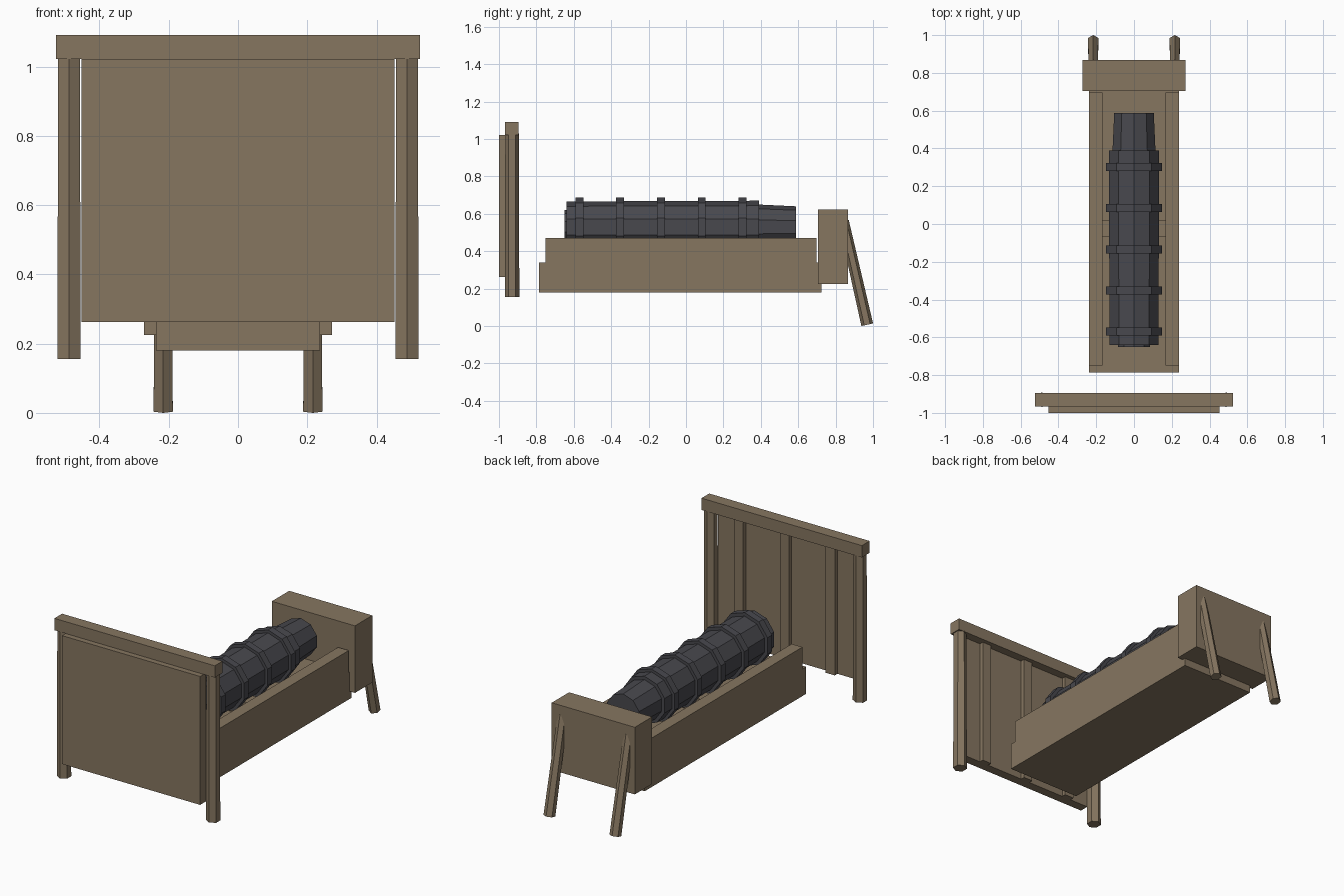
import bpy, math
from mathutils import Vector

cube = bpy.data.objects.get("Cube")
if cube:
    bpy.data.objects.remove(cube, do_unlink=True)


def material(name, rgb):
    m = bpy.data.materials.new(name)
    m.use_nodes = True
    m.diffuse_color = (*rgb, 1)
    m.node_tree.nodes["Principled BSDF"].inputs["Base Color"].default_value = (*rgb, 1)
    return m


WOOD = material("weathered_wood", (0.24, 0.182, 0.118))
IRON = material("dark_iron", (0.065, 0.065, 0.075))


def add(name, verts, faces, mat):
    me = bpy.data.meshes.new(name)
    me.from_pydata(verts, [], faces)
    me.materials.append(mat)
    ob = bpy.data.objects.new(name, me)
    bpy.context.collection.objects.link(ob)
    return ob


def box(name, x, y, z, mat=WOOD):
    """Box from (min, max) ranges."""
    verts = [(a, b, c) for a in x for b in y for c in z]
    faces = [(0, 1, 3, 2), (4, 6, 7, 5), (0, 4, 5, 1),
             (2, 3, 7, 6), (0, 2, 6, 4), (1, 5, 7, 3)]
    return add(name, verts, faces, mat)


def lathe(name, start, end, profile, sides, up, mat):
    """Faceted solid along an axis; profile holds (fraction, radius), one corner faces up."""
    start, end = Vector(start), Vector(end)
    axis = (end - start).normalized()
    v = (Vector(up) - axis * axis.dot(Vector(up))).normalized()
    u = v.cross(axis)
    verts, faces = [], []
    for t, r in profile:
        for i in range(sides):
            a = math.tau * i / sides
            verts.append(start.lerp(end, t) + r * (math.cos(a) * v + math.sin(a) * u))
    for k in range(len(profile) - 1):
        for i in range(sides):
            j = (i + 1) % sides
            p, q = k * sides, (k + 1) * sides
            faces.append((p + i, q + i, q + j, p + j))
    faces.append(tuple(range(sides)))
    faces.append(tuple(reversed(range(len(verts) - sides, len(verts)))))
    return add(name, verts, faces, mat)


SIDES = (("left", 1), ("right", -1))

# Front shield: panel, cap beam, battens and posts
box("shield_panel", (-0.452, 0.452), (-1.0, -0.945), (0.262, 1.022))
box("shield_cap_beam", (-0.525, 0.525), (-0.967, -0.895), (1.022, 1.092))
for i, x in enumerate((-0.3, 0, 0.3)):
    box(f"shield_batten_{i + 1}", (x - 0.03, x + 0.03), (-0.95, -0.92), (0.262, 1.022))
for side, s in SIDES:
    lathe(f"shield_post_{side}", (s * 0.488, -0.93, 0.155), (s * 0.488, -0.93, 1.03),
          ((0, 0.039), (1, 0.036)), 6, (0, 1, 0), WOOD)

# Carriage: floor, side walls, cross piece and tail block
box("carriage_floor", (-0.237, 0.237), (-0.785, 0.725), (0.18, 0.34))
for side, s in SIDES:
    box(f"carriage_wall_{side}", sorted((s * 0.167, s * 0.237)), (-0.75, 0.697), (0.34, 0.47))
box("carriage_cross_piece", (-0.167, 0.167), (-0.07, 0.02), (0.34, 0.42))
box("tail_block", (-0.272, 0.272), (0.705, 0.867), (0.225, 0.622))

# Slanted rear legs
for side, s in SIDES:
    lathe(f"rear_leg_{side}", (s * 0.216, 0.969, 0.007), (s * 0.216, 0.843, 0.56),
          ((0, 0.032), (1, 0.028)), 6, (0, 1, 0), WOOD)


# Barrel: main tube, rear neck, front disc and bands
def barrel_part(name, y0, y1, r0, r1):
    lathe(name, (0, y0, 0.53), (0, y1, 0.53), ((0, r0), (1, r1)), 10, (0, 0, 1), IRON)


barrel_part("barrel_tube", -0.64, 0.39, 0.136, 0.14)
barrel_part("barrel_neck", 0.38, 0.588, 0.12, 0.11)
barrel_part("barrel_front_disc", -0.65, -0.63, 0.09, 0.09)
for i in range(5):
    y = -0.57 + i * 0.218
    barrel_part(f"barrel_band_{i + 1}", y - 0.021, y + 0.021, 0.157, 0.157)
